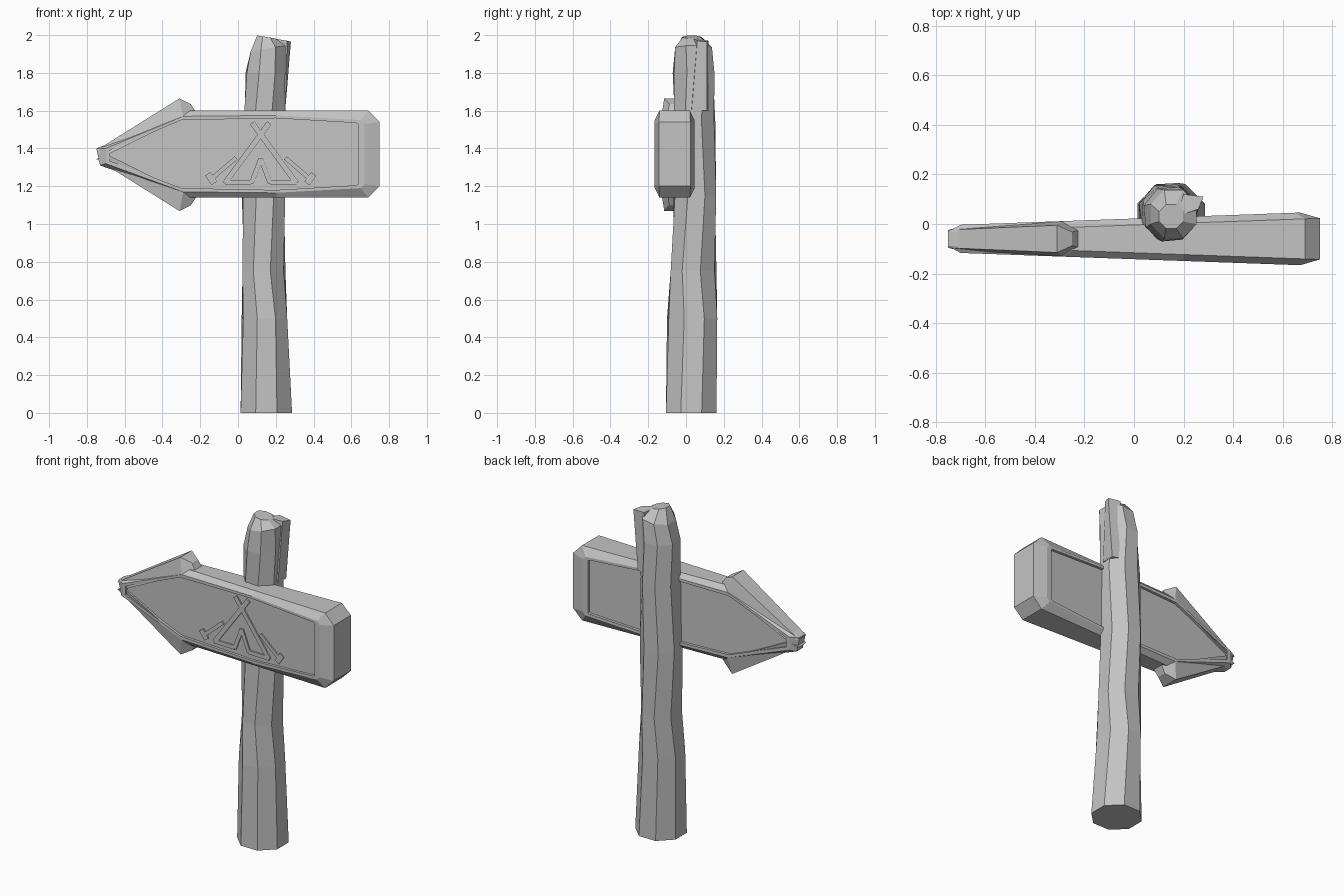
import bpy, bmesh, math

cube = bpy.data.objects.get("Cube")
if cube:
    bpy.data.objects.remove(cube, do_unlink=True)

grey = bpy.data.materials.new("weathered_grey")
grey.use_nodes = True
colour = (0.55, 0.55, 0.55, 1)
grey.diffuse_color = colour
grey.node_tree.nodes["Principled BSDF"].inputs["Base Color"].default_value = colour

MID_Y = -0.06   # middle plane of the board
MID_Z = 1.367   # mirror height of the arrow head
RECESS = 0.016


def half_depth(x):
    """The board gets thinner toward its tip."""
    return 0.082 + 0.036 * x


def finish(bm, name):
    bmesh.ops.recalc_face_normals(bm, faces=bm.faces)
    mesh = bpy.data.meshes.new(name)
    bm.to_mesh(mesh)
    bm.free()
    mesh.materials.append(grey)
    obj = bpy.data.objects.new(name, mesh)
    bpy.context.collection.objects.link(obj)
    return obj


def loft(name, loops):
    """Skin a list of equal-length loops and close both ends."""
    bm = bmesh.new()
    rows = [[bm.verts.new(p) for p in loop] for loop in loops]
    n = len(rows[0])
    for a, b in zip(rows, rows[1:]):
        for i in range(n):
            j = (i + 1) % n
            bm.faces.new((a[i], a[j], b[j], b[i]))
    bm.faces.new(rows[0])
    bm.faces.new(rows[-1])
    return finish(bm, name)


# Post: rough eight-sided trunk, each ring fitted to its own bounds
def post_ring(z, x0, x1, y0, y1, twist, tilt=0):
    ring = []
    for i in range(8):
        a = math.radians(22.5 + 45 * i + twist)
        c, s = math.cos(a) / 0.95, math.sin(a) / 0.95
        ring.append(((x0 + x1) / 2 + c * (x1 - x0) / 2,
                     (y0 + y1) / 2 + s * (y1 - y0) / 2, z + tilt * c))
    return ring


loft("post", [
    post_ring(0, 0.01, 0.29, -0.11, 0.165, 0),
    post_ring(0.5, 0.02, 0.26, -0.10, 0.165, 5),
    post_ring(0.75, 0.025, 0.25, -0.08, 0.16, -6),
    post_ring(1.15, 0.02, 0.25, -0.065, 0.16, 4),
    post_ring(1.55, 0.03, 0.25, -0.065, 0.155, -4),
    post_ring(1.8, 0.04, 0.25, -0.07, 0.15, 5),
    post_ring(1.93, 0.065, 0.255, -0.06, 0.14, 0, 0.015),
    post_ring(1.99, 0.10, 0.20, -0.02, 0.08, 0, -0.008),
])

# Splinter: broken sliver standing off the top of the post
loft("post_splinter", [
    [(0.19, 0.02, 1.6), (0.25, 0.03, 1.6), (0.25, 0.11, 1.6), (0.19, 0.13, 1.6)],
    [(0.17, 0.03, 1.985), (0.26, 0.06, 1.97), (0.28, 0.11, 1.965), (0.2, 0.12, 1.97)],
])

# Board: arrow outline with chamfered edge, raised rim and sunken panel
outline = [(-.75, 1.40), (-.25, 1.60), (.2, 1.60), (.69, 1.60), (.75, 1.54),
           (.75, 1.20), (.69, 1.14), (.2, 1.14), (-.25, 1.14), (-.73, 1.31)]
rim = [(-.70, 1.40), (-.29, 1.57), (.2, 1.575), (.65, 1.55), (.67, 1.53),
       (.67, 1.21), (.65, 1.19), (.2, 1.165), (-.29, 1.17), (-.70, 1.32)]
panel = [(-.68, 1.39), (-.3, 1.55), (.2, 1.56), (.625, 1.535), (.635, 1.53),
         (.635, 1.21), (.625, 1.205), (.2, 1.18), (-.3, 1.19), (-.68, 1.335)]


def board_loop(points, side, drop):
    return [(x, MID_Y + side * (half_depth(x) - drop), z) for x, z in points]


front = [board_loop(panel, -1, RECESS), board_loop(panel, -1, 0),
         board_loop(rim, -1, 0), board_loop(outline, -1, 0.026)]
back = [board_loop(outline, 1, 0.026), board_loop(rim, 1, 0),
        board_loop(panel, 1, 0), board_loop(panel, 1, RECESS)]
loft("arrow_board", front + back)


# Arrow head barbs: tapered beams from the tip, mirrored top to bottom
def barb_section(outer, inner, t_out, t_in, flip):
    corners = [(outer, -t_out), (outer, t_out), (inner, t_in), (inner, -t_in)]
    return [(x, MID_Y + y, 2 * MID_Z - z if flip else z) for (x, z), y in corners]


for name, flip in (("upper_barb", False), ("lower_barb", True)):
    loft(name, [
        barb_section((-.75, 1.39), (-.685, 1.37), .036, .052, flip),
        barb_section((-.31, 1.665), (-.29, 1.565), .055, .071, flip),
        barb_section((-.25, 1.635), (-.22, 1.59), .028, .035, flip),
    ])


# Camping relief: thin strips lying on the sunken front panel
def strip(name, a, b, width):
    dx, dz = b[0] - a[0], b[1] - a[1]
    length = math.hypot(dx, dz)
    nx, nz = -dz / length * width / 2, dx / length * width / 2
    flat = [(a[0] + nx, a[1] + nz), (b[0] + nx, b[1] + nz),
            (b[0] - nx, b[1] - nz), (a[0] - nx, a[1] - nz)]
    loft(name, [board_loop(flat, -1, RECESS + 0.002),
                board_loop(flat, -1, RECESS - 0.008)])


CENTRE = 0.12
for label, m in (("right", -1), ("left", 1)):
    def at(x, z):
        return (CENTRE + m * x, z)
    strip(label + "_tent_pole", at(-.045, 1.535), at(.19, 1.215), .028)
    strip(label + "_tent_flap", at(0, 1.345), at(.05, 1.215), .024)
    strip(label + "_tent_base", at(.05, 1.22), at(.19, 1.22), .024)
    strip(label + "_axe_handle", at(.13, 1.35), at(.265, 1.235), .022)
    strip(label + "_axe_head", at(.28, 1.265), at(.245, 1.215), .034)
